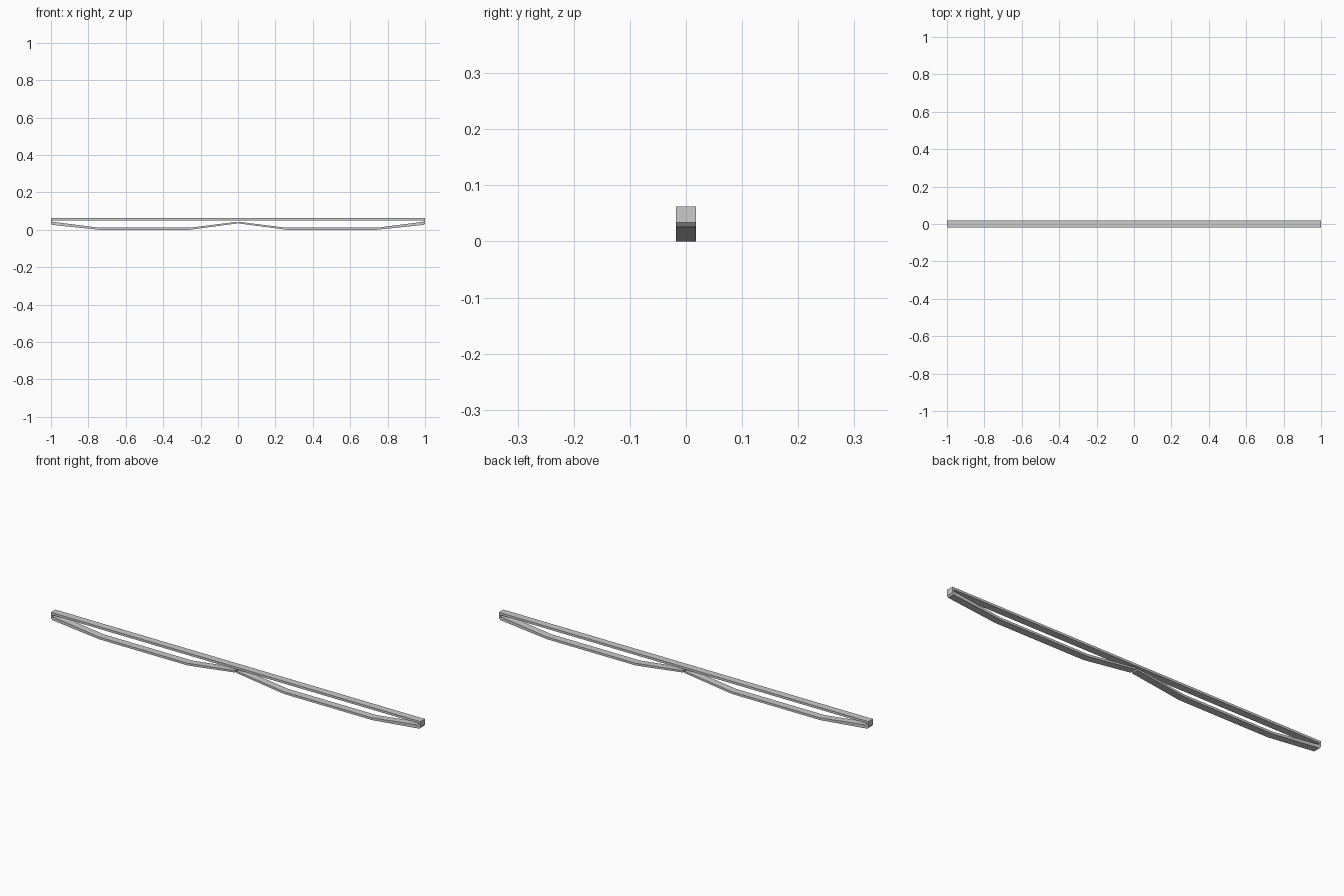
import bpy, bmesh

if "Cube" in bpy.data.objects:
    bpy.data.objects.remove(bpy.data.objects["Cube"])

W = 0.0175  # half depth


def extrude_profile(name, pts):
    """Extrude a closed XZ outline through the depth."""
    bm = bmesh.new()
    face = bm.faces.new([bm.verts.new((x, -W, z)) for x, z in pts])
    out = bmesh.ops.extrude_face_region(bm, geom=[face])
    verts = [g for g in out["geom"] if isinstance(g, bmesh.types.BMVert)]
    bmesh.ops.translate(bm, verts=verts, vec=(0, 2 * W, 0))
    bmesh.ops.recalc_face_normals(bm, faces=bm.faces[:])
    me = bpy.data.meshes.new(name)
    bm.to_mesh(me)
    bm.free()
    ob = bpy.data.objects.new(name, me)
    bpy.context.collection.objects.link(ob)
    return ob


def mirror_x(ob):
    ob.modifiers.new("Mirror", "MIRROR").use_axis[0] = True


# straight top rail
extrude_profile("top_rail", [(-1, 0.051), (1, 0.051), (1, 0.062), (-1, 0.062)])

# bent lower strip, one on each side of the centre
low = [(0.004, 0.034), (0.26, 0.0), (0.74, 0.0), (0.993, 0.026), (1, 0.034)]
high = [(0.994, 0.043), (0.74, 0.011), (0.26, 0.011), (0.004, 0.043)]
mirror_x(extrude_profile("lower_strip", low + high))

# thin end plate joining rail and strip
mirror_x(extrude_profile("end_plate", [(0.992, 0.034), (1, 0.034), (1, 0.052), (0.992, 0.052)]))
